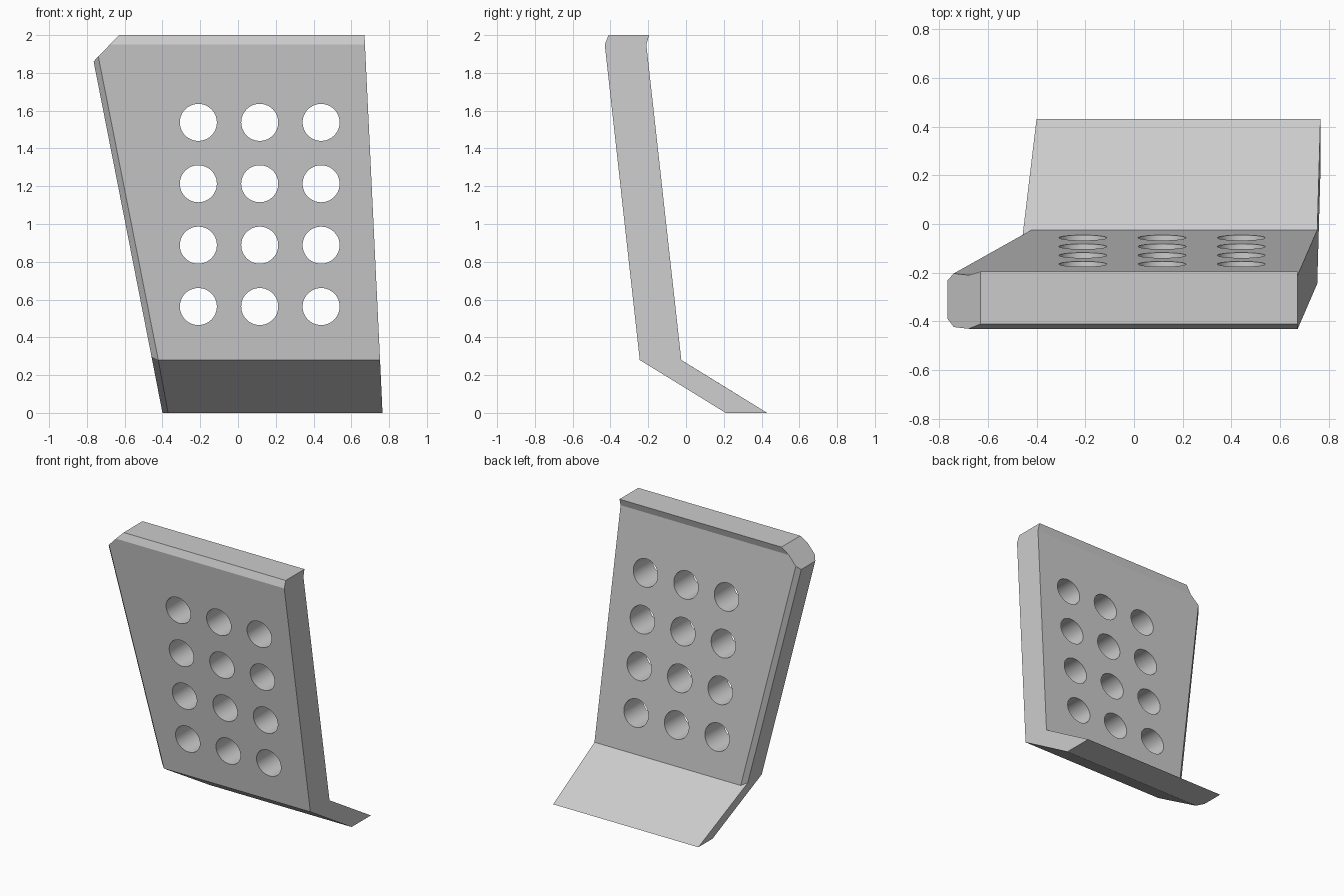
import bpy, bmesh, math
from mathutils import Vector, Matrix

if "Cube" in bpy.data.objects:
    bpy.data.objects.remove(bpy.data.objects["Cube"])

grey = bpy.data.materials.new("plain grey")
grey.diffuse_color = (0.6, 0.6, 0.6, 1)
grey.use_nodes = True
grey.node_tree.nodes["Principled BSDF"].inputs["Base Color"].default_value = grey.diffuse_color


def ring(z, front, back, right, left, inset, lift=0.0, outer_front=0.03, outer_back=0.03):
    """Cross-section of the slab with bevelled left edges."""
    return [(right, front, z), (right, back, z), (left + inset, back, z),
            (left, back - outer_back, z + lift),
            (left, front + outer_front, z + lift), (left + inset, front, z)]


# Leaning panel with kicked-back foot, lofted from four sections
bm = bmesh.new()
sections = [
    ring(0, 0.21, 0.43, 0.765, -0.40, 0.03, 0, 0.057, 0),
    ring(0.28, -0.245, -0.025, 0.752, -0.458, 0.036, 0.0185),
    ring(1.95, -0.43, -0.21, 0.672, -0.782, 0.03),
    ring(2.0, -0.41, -0.195, 0.67, -0.792, 0.03),
]
# The foot's back left corner is sharp at the ground
sections[0][2] = sections[0][3]
rings = [[bm.verts.new(p) for p in s] for s in sections]
for low, high in zip(rings, rings[1:]):
    for i in range(6):
        j = (i + 1) % 6
        bm.faces.new((low[i], low[j], high[j], high[i]))
bm.faces.new(rings[0])
bm.faces.new(rings[-1])
bmesh.ops.remove_doubles(bm, verts=bm.verts, dist=1e-5)

# Clipped top left corner
cut = bmesh.ops.bisect_plane(
    bm, geom=bm.verts[:] + bm.edges[:] + bm.faces[:],
    plane_co=Vector((-0.63, 0, 2.0)), plane_no=Vector((-0.14, 0, 0.135)),
    clear_outer=True)
edges = [e for e in cut["geom_cut"] if isinstance(e, bmesh.types.BMEdge)]
bmesh.ops.holes_fill(bm, edges=edges, sides=0)
bmesh.ops.recalc_face_normals(bm, faces=bm.faces)
mesh = bpy.data.meshes.new("perforated_panel")
bm.to_mesh(mesh)
bm.free()
panel = bpy.data.objects.new("perforated_panel", mesh)
bpy.context.collection.objects.link(panel)
mesh.materials.append(grey)

# Hole cutters: 3 x 4 grid of cylinders along y
bm = bmesh.new()
for col in range(3):
    for row in range(4):
        place = (Matrix.Translation((-0.21 + 0.325 * col, -0.2, 0.563 + 0.325 * row))
                 @ Matrix.Rotation(math.pi / 2, 4, 'X'))
        bmesh.ops.create_cone(bm, cap_ends=True, segments=48, radius1=0.098,
                              radius2=0.098, depth=0.8, matrix=place)
cut_mesh = bpy.data.meshes.new("hole_cutters")
bm.to_mesh(cut_mesh)
bm.free()
cut_mesh.materials.append(grey)
cutters = bpy.data.objects.new("hole_cutters", cut_mesh)
bpy.context.collection.objects.link(cutters)
cutters.hide_render = True

mod = panel.modifiers.new("holes", 'BOOLEAN')
mod.operation = 'DIFFERENCE'
mod.solver = 'EXACT'
mod.object = cutters

# Apply the holes, drop the cutters, smooth the hole walls
bpy.context.view_layer.objects.active = panel
panel.select_set(True)
bpy.ops.object.modifier_apply(modifier=mod.name)
bpy.data.objects.remove(cutters)
bpy.ops.object.shade_smooth_by_angle(angle=math.radians(10))
